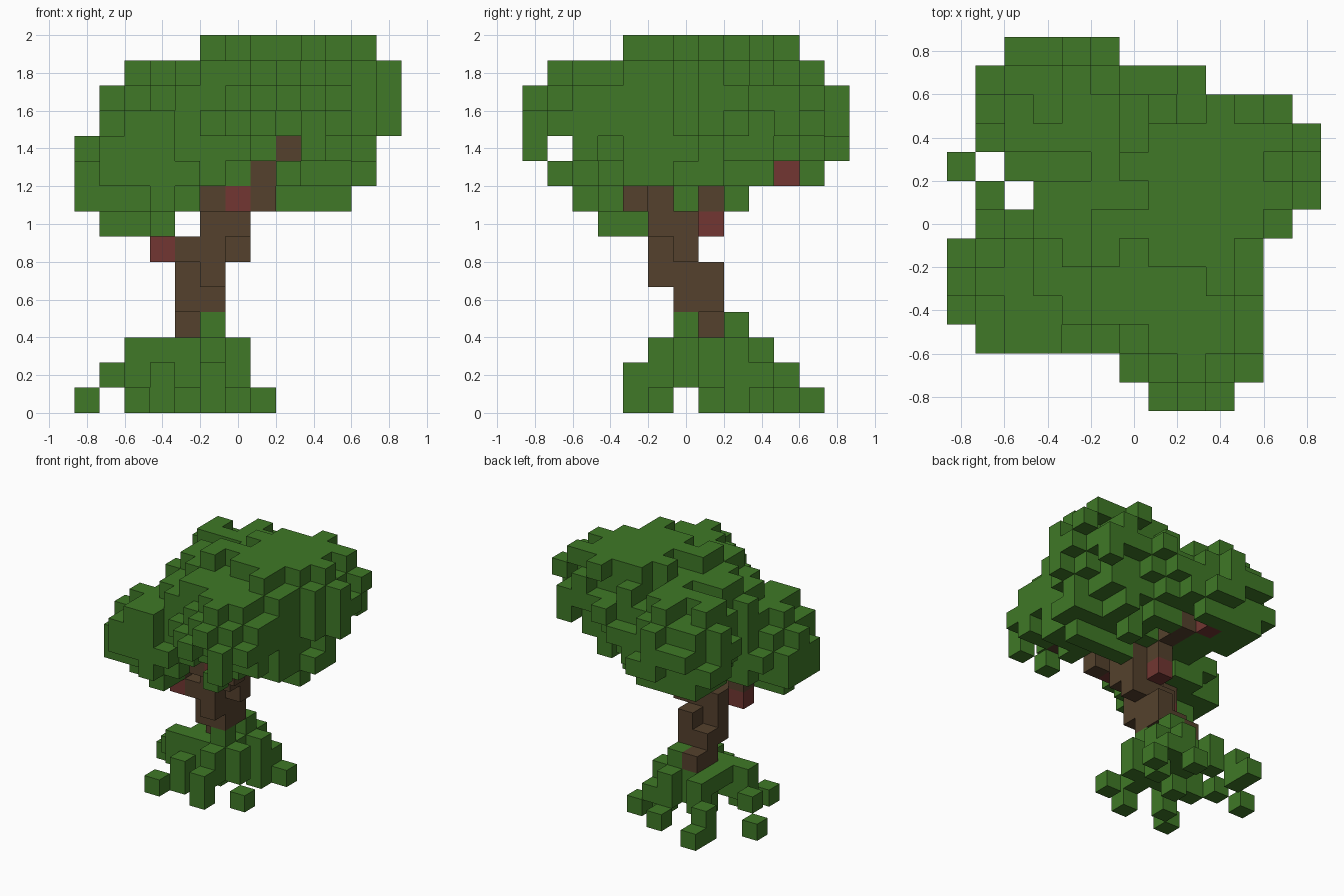
import bpy
import bmesh
import random
from mathutils import Vector

random.seed(11)
if "Cube" in bpy.data.objects:
    bpy.data.objects.remove(bpy.data.objects["Cube"])

U = 2 / 15  # edge of one block


def material(name, color):
    m = bpy.data.materials.new(name)
    m.use_nodes = True
    m.diffuse_color = (*color, 1)
    m.node_tree.nodes["Principled BSDF"].inputs["Base Color"].default_value = (*color, 1)
    return m


green = material("leaf green", (0.05, 0.19, 0.02))
brown = material("bark brown", (0.089, 0.053, 0.026))
red = material("bud red", (0.168, 0.037, 0.032))


def box(xs, ys, zs):
    """All block cells in three inclusive ranges."""
    span = lambda r: range(r[0], r[1] + 1)
    return {(x, y, z) for x in span(xs) for y in span(ys) for z in span(zs)}


def line(a, b):
    """Block cells on a straight run from a to b."""
    a, b = Vector(a), Vector(b)
    n = int(max(abs(c) for c in b - a))
    return {tuple(round(c) for c in a.lerp(b, i / n)) for i in range(n + 1)}


def build(name, cells, mat):
    """Mesh the outer faces of a set of block cells."""
    bm = bmesh.new()
    for cell in sorted(cells):
        c = Vector((cell[0] - 6, cell[1] - 6, cell[2] + 0.5))
        for axis in range(3):
            for sign in (-1, 1):
                n = Vector((0, 0, 0))
                n[axis] = sign
                if tuple(int(k) for k in Vector(cell) + n) in cells:
                    continue
                s = Vector((0, 0, 0))
                s[(axis + 1) % 3] = 0.5
                t = n.cross(s)
                mid = c + n / 2
                bm.faces.new([bm.verts.new((mid + o) * U)
                              for o in (s + t, t - s, -s - t, s - t)])
    bmesh.ops.remove_doubles(bm, verts=bm.verts, dist=U / 100)
    bmesh.ops.recalc_face_normals(bm, faces=bm.faces)
    mesh = bpy.data.meshes.new(name)
    bm.to_mesh(mesh)
    bm.free()
    mesh.materials.append(mat)
    bpy.context.collection.objects.link(bpy.data.objects.new(name, mesh))


# Trunk, leaning as it climbs, with its branches
trunk = (box((4, 4), (7, 8), (3, 3)) | box((4, 5), (6, 7), (4, 4))
         | box((5, 5), (5, 7), (5, 5)) | box((4, 5), (5, 6), (6, 6))
         | box((5, 6), (5, 6), (7, 9))
         | {(4, 6, 5), (6, 6, 6), (3, 5, 7), (5, 4, 8), (7, 4, 8), (5, 7, 8)}
         | line((5, 8, 9), (5, 9, 9)) | line((7, 4, 9), (8, 2, 10)))
tips = {(3, 5, 6), (5, 7, 7), (6, 4, 8), (4, 10, 9)}
wood = trunk | tips

# Roots spreading from a small mound
roots = box((3, 5), (6, 8), (2, 2)) | box((4, 5), (6, 8), (1, 1))
for start, end in [((4, 6, 2), (2, 4, 0)), ((5, 6, 3), (5, 4, 0)),
                   ((6, 6, 2), (7, 5, 0)), ((5, 8, 3), (7, 9, 0)),
                   ((5, 8, 3), (5, 10, 0)), ((3, 9, 2), (3, 9, 1)),
                   ((2, 10, 1), (2, 10, 0)), ((2, 6, 2), (0, 8, 0))]:
    roots |= line(start, end)
roots |= {(3, 5, 0), (5, 4, 1), (2, 11, 0), (2, 6, 1), (3, 6, 1),
          (6, 8, 1), (4, 7, 0), (6, 8, 0)}

# Crown limits: width and depth per layer, width per row
wide = dict(zip(range(7, 15), [(1, 3), (0, 10), (0, 11), (0, 11),
                               (1, 12), (1, 12), (2, 12), (5, 11)]))
deep = dict(zip(range(7, 15), [(3, 4), (2, 8), (1, 11), (0, 12),
                               (0, 12), (0, 12), (1, 11), (4, 10)]))
rows = [(7, 9), (6, 10), (1, 10), (0, 10), (0, 10), (0, 10), (1, 11),
        (3, 12), (2, 12), (1, 12), (1, 11), (1, 8), (2, 5)]

# Leaf clusters: centre and radii in blocks
clusters = [((2.6, 4, 9), (3.1, 2.8, 2.6)),
            ((6.5, 6, 11.2), (4.4, 4.8, 2.7)),
            ((3.8, 9, 10.7), (3.5, 3.6, 2.5)),
            ((8.6, 7, 12), (4, 3.8, 2.7)),
            ((8.2, 2.8, 11.2), (2.6, 3.1, 2.4)),
            ((8.5, 6, 9.6), (2.6, 3, 2))]


def field(c):
    return min(sum(((p - q) / r) ** 2 for p, q, r in zip(c, mid, rad))
               for mid, rad in clusters)


def allowed(c):
    x, y, z = c
    inside = (wide[z][0] <= x <= wide[z][1] and deep[z][0] <= y <= deep[z][1]
              and rows[y][0] <= x <= rows[y][1])
    # openings that leave the branches in sight
    gap = (z == 8 and (5 <= x <= 7 and y < 4 or y in (4, 5, 7) and x > 4)
           or z == 10 and (y == 1 or x == 8 and y < 2)
           or z == 9 and y == 10 and x > 3)
    return inside and not gap and c not in wood


room = sorted(c for c in box((0, 12), (0, 12), (7, 14)) if allowed(c))
leaves = {c for c in room if field(c) + random.uniform(-0.3, 0.35) < 1}

# Complete the outline along each axis with the block nearest a cluster
for axis in range(3):
    flat = lambda c: c[:axis] + c[axis + 1:]
    seen = {flat(c) for c in leaves | wood}
    best = {}
    for c in room:
        k = flat(c)
        if k not in seen and (k not in best or field(c) < field(best[k])):
            best[k] = c
    leaves |= set(best.values())

build("foliage", leaves, green)
build("roots", roots, green)
build("trunk_and_branches", trunk, brown)
build("branch_buds", tips, red)
